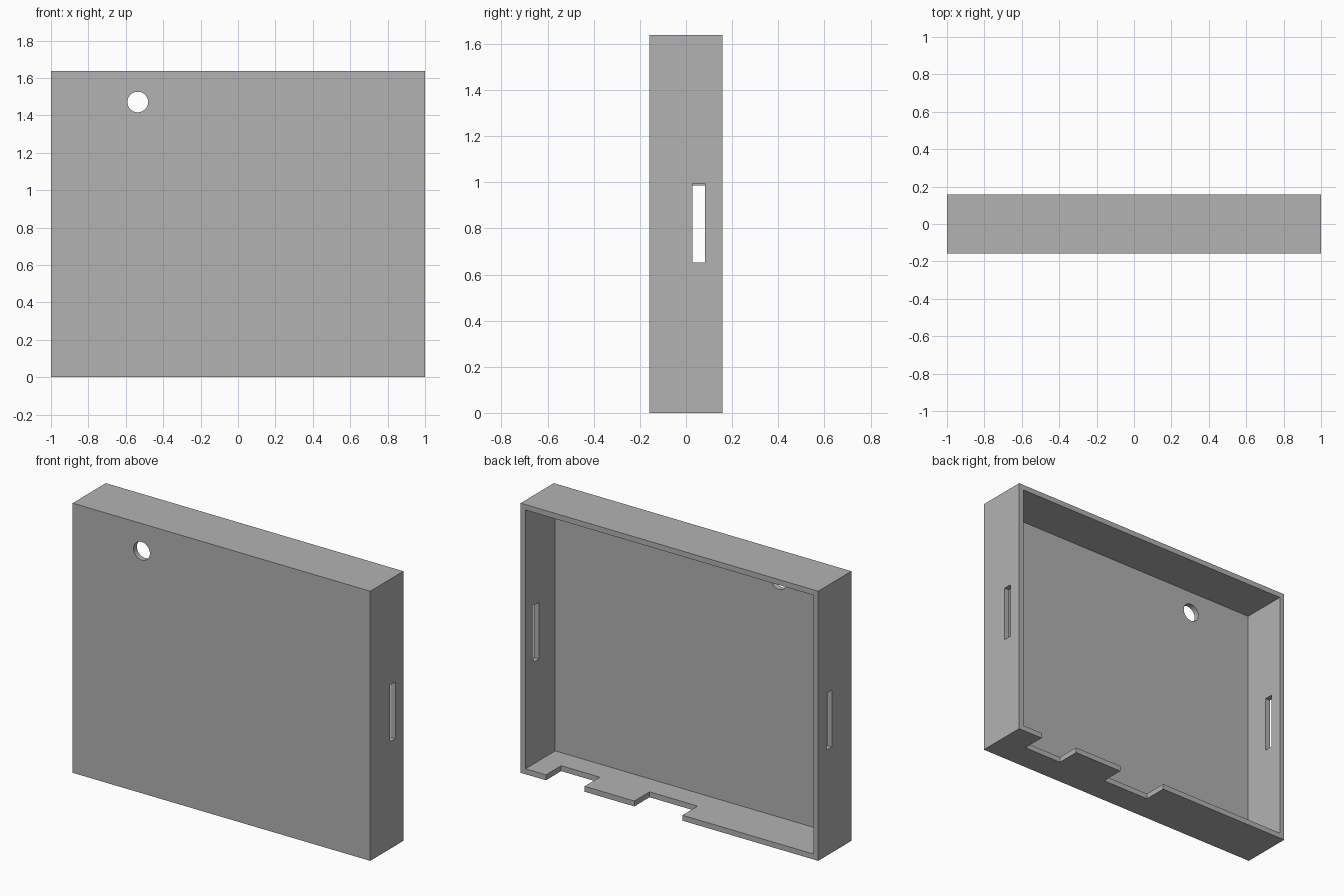
import bpy
import math
from mathutils import Vector

if "Cube" in bpy.data.objects:
    bpy.data.objects.remove(bpy.data.objects["Cube"], do_unlink=True)

HALF_W, HALF_D, HEIGHT, WALL = 1.0, 0.159, 1.638, 0.033
OVER = 0.05  # how far cutters reach past a surface

grey = bpy.data.materials.new("plain grey")
grey.use_nodes = True
colour = (0.448, 0.448, 0.448, 1)
grey.diffuse_color = colour
grey.node_tree.nodes["Principled BSDF"].inputs["Base Color"].default_value = colour


def box(name, low, high):
    low, high = Vector(low), Vector(high)
    bpy.ops.mesh.primitive_cube_add(size=1, location=(low + high) / 2)
    obj = bpy.context.object
    obj.name = name
    obj.scale = high - low
    bpy.ops.object.transform_apply(location=True, rotation=True, scale=True)
    obj.data.materials.append(grey)
    return obj


def cut(target, cutter):
    cutter.hide_render = True
    mod = target.modifiers.new(cutter.name, "BOOLEAN")
    mod.operation = "DIFFERENCE"
    mod.solver = "EXACT"
    mod.object = cutter
    bpy.context.view_layer.objects.active = target
    bpy.ops.object.modifier_apply(modifier=mod.name)
    bpy.data.objects.remove(cutter, do_unlink=True)


# Shallow case, open at the back
case = box("case", (-HALF_W, -HALF_D, 0), (HALF_W, HALF_D, HEIGHT))
cut(case, box("cavity", (WALL - HALF_W, WALL - HALF_D, WALL),
              (HALF_W - WALL, HALF_D + OVER, HEIGHT - WALL)))

# Tall slot in each side wall
for side, bottom in ((1, 0.651), (-1, 0.643)):
    xs = sorted((side * (HALF_W - WALL - OVER), side * (HALF_W + OVER)))
    cut(case, box("side_slot", (xs[0], 0.029, bottom), (xs[1], 0.082, bottom + 0.344)))

# Two notches in the rear edge of the floor
for x0, x1 in ((0.57, 0.83), (-0.087, 0.236)):
    cut(case, box("floor_notch", (x0, HALF_D - 0.146, -OVER), (x1, HALF_D + OVER, WALL + OVER)))

# Round hole through the front panel
bpy.ops.mesh.primitive_cylinder_add(vertices=48, radius=0.055, depth=0.2,
                                    location=(-0.536, -HALF_D, 1.471),
                                    rotation=(math.pi / 2, 0, 0))
hole = bpy.context.object
hole.name = "front_hole"
hole.data.materials.append(grey)
cut(case, hole)

# Crisp edges, round hole wall
bpy.ops.object.select_all(action="DESELECT")
case.select_set(True)
bpy.context.view_layer.objects.active = case
bpy.ops.object.shade_smooth_by_angle(angle=math.radians(30))
